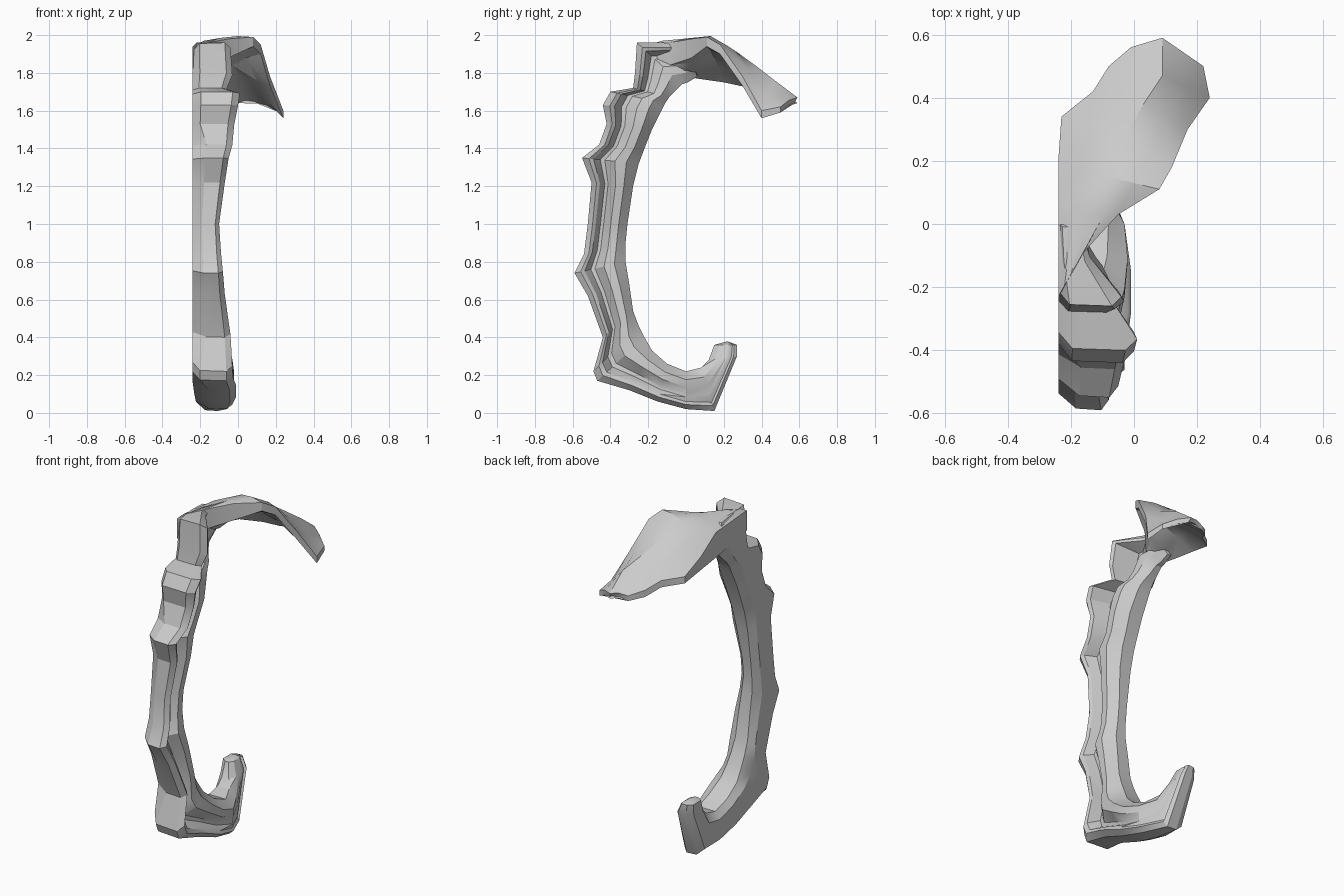
import bpy
import bmesh
from mathutils import Vector

UNIT = 0.01          # all measurements below are in hundredths
LEFT_WALL = -24      # flat side shared by the whole piece

cube = bpy.data.objects.get("Cube")
if cube:
    bpy.data.objects.remove(cube, do_unlink=True)

grey = bpy.data.materials.new("plain grey")
grey.use_nodes = True
tone = (0.6, 0.6, 0.6, 1.0)
grey.diffuse_color = tone
grey.node_tree.nodes["Principled BSDF"].inputs["Base Color"].default_value = tone


def loft(name, sections, smooth_angle):
    """Skin a closed shell through a list of equally long point loops."""
    bm = bmesh.new()
    rings = [[bm.verts.new(Vector(p) * UNIT) for p in ring] for ring in sections]
    for lower, upper in zip(rings, rings[1:]):
        count = len(lower)
        for i in range(count):
            j = (i + 1) % count
            bm.faces.new((lower[i], lower[j], upper[j], upper[i]))
    # round off both ends with a small fan
    for ring, beside in ((rings[0], rings[1]), (rings[-1], rings[-2])):
        centre = sum((v.co for v in ring), Vector()) / len(ring)
        inward = sum((v.co for v in beside), Vector()) / len(beside)
        tip = bm.verts.new(centre + (centre - inward).normalized() * 0.02)
        for i, v in enumerate(ring):
            bm.faces.new((v, ring[(i + 1) % len(ring)], tip))
    bmesh.ops.triangulate(bm, faces=bm.faces[:])
    bmesh.ops.recalc_face_normals(bm, faces=bm.faces[:])
    mesh = bpy.data.meshes.new(name)
    bm.to_mesh(mesh)
    bm.free()
    mesh.materials.append(grey)
    obj = bpy.data.objects.new(name, mesh)
    bpy.context.collection.objects.link(obj)
    bpy.ops.object.select_all(action="DESELECT")
    obj.select_set(True)
    bpy.context.view_layer.objects.active = obj
    bpy.ops.object.shade_smooth_by_angle(angle=smooth_angle)
    return obj


# Curved spine: outer y, outer z, inner y, inner z, outer width x, inner width x
spine = [
    (27, 36, 15, 36, -15, -15),
    (27, 30, 12, 28, -12, -12),
    (15, 1, 8, 24, -9, -8),
    (0, 2, 0, 22, -3, -3),
    (-15, 6, -10, 26, -1, -2),
    (-30, 12, -18, 33, -1, -3),
    (-47, 17, -22, 40, -3, -5),
    (-49, 22, -25, 46, -3, -6),
    (-44, 40, -28, 54, -4, -7),
    (-52, 62, -30, 68, -7, -8),
    (-59, 74, -32, 80, -8, -9),
    (-54, 84, -32, 90, -9, -11),
    (-52, 100, -31, 100, -10, -11),
    (-50, 122, -28, 120, -7, -8),
    (-55, 135, -25, 132, -5, -7),
    (-46, 142, -22, 140, -3, -7),
    (-42, 153, -18, 150, -2, -6),
    (-44, 163, -13, 160, 0, -7),
    (-40, 170, -11, 164, 1, -8),
    (-28, 172, -9, 167, -6, -10),
    (-27, 180, -6, 170, -3, -12),
    (-26, 196, -2, 174, -4, -14),
    (-12, 196, 1, 175, -14, -15),
    (-1, 195, 6, 178, -17, -16),
]


def spine_section(row):
    """Channelled profile: flat left wall, front rib, groove, rear rib."""
    oy, oz, iy, iz, front_x, rear_x = row
    # the hook at the foot is slimmer and loses the groove
    hook = max(0, min(1, (oy + 30) / 35)) if oz < 50 else 0
    wall = LEFT_WALL + 2 * hook
    width = front_x - wall
    # the heel and the upper column have squarer fronts
    square = oz > 150 or abs(oz - 20) < 5
    front_bevel = width * (0.18 if square else 0.35)
    rear_bevel = (rear_x - wall) * (0.35 - 0.1 * hook)
    groove_x = min(front_x, rear_x) - 5 * (1 - hook)
    profile = [
        (wall, 0.2), (wall + front_bevel, 0.02), (front_x - width * 0.15, 0),
        (front_x, 0.12), (front_x - 1, 0.2), (groove_x, 0.32),
        (groove_x, 0.4), (rear_x, 0.58), (rear_x, 0.78),
        (rear_x - rear_bevel, 1), (wall + 3, 1), (wall, 0.8),
    ]
    return [(x, oy + (iy - oy) * f, oz + (iz - oz) * f) for x, f in profile]


loft("curved_spine", [spine_section(r) for r in spine], 0.45)

# Flared blade: left, middle and right points of each row, then thicknesses
blade = [
    ((-24, -23, 194), (-20, -16, 196), (-16, -9, 196), (12, 14, 12)),
    ((-24, 6, 192), (-14, 3, 197), (-5, 3, 198), (15, 16, 10)),
    ((-24, 20, 183), (-8, 15, 198), (8, 11, 199), (8, 10, 5)),
    ((-23, 34, 176), (-3, 27, 191), (12, 18, 195), (4, 7, 5)),
    ((-13, 42, 174), (3, 38, 183), (17, 30, 178), (4, 6, 5)),
    ((-8, 50, 170), (9, 47, 176), (24, 40, 160), (4, 6, 4)),
    ((-1, 56, 167), (9, 59, 167), (22, 50, 162), (3, 3, 3)),
]


def blade_section(row):
    """Arched upper skin with a matching underside."""
    top, drops = row[:3], row[3]
    left, middle, right = (Vector(p) for p in top)
    crown = [left, (left + middle) / 2 + Vector((0, 0, 1)), middle,
             (middle + right) / 2 + Vector((0, 0, 1)), right]
    a, b, c = drops
    falls = [a, (a + b) / 2, b, (b + c) / 2, c]
    under = [p - Vector((0, 0, d)) for p, d in zip(crown, falls)]
    return crown + under[::-1]


loft("flared_blade", [blade_section(r) for r in blade], 0.45)
